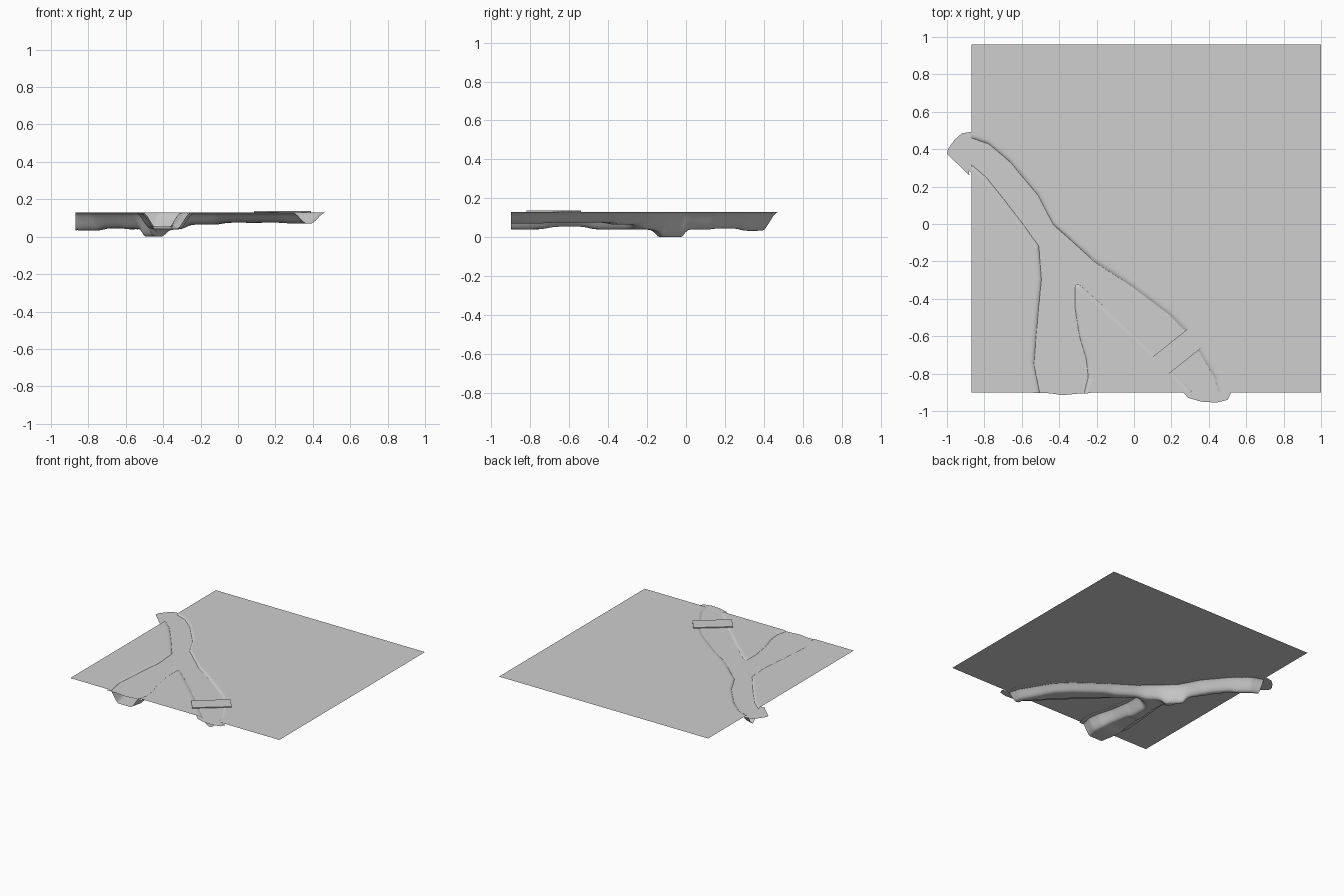
import bpy, bmesh, math
from mathutils import Vector

if "Cube" in bpy.data.objects:
    bpy.data.objects.remove(bpy.data.objects["Cube"])

TOP = 0.13          # ground level
WATER = 0.122       # water level

grey = bpy.data.materials.new("plain grey")
grey.diffuse_color = (0.62, 0.62, 0.62, 1)
grey.use_nodes = True
grey.node_tree.nodes["Principled BSDF"].inputs["Base Color"].default_value = grey.diffuse_color

# River banks, walked clockwise (channel on the right-hand side)
north = [(-0.87, 0.475), (-0.77, 0.44), (-0.65, 0.34), (-0.5, 0.16), (-0.42, 0.0),
         (-0.2, -0.19), (0.0, -0.32), (0.2, -0.47), (0.3, -0.57), (0.38, -0.7),
         (0.45, -0.82), (0.47, -0.9)]
island = [(0.29, -0.9), (0.24, -0.85), (0.1, -0.71), (-0.1, -0.52), (-0.3, -0.34),
          (-0.3, -0.45), (-0.275, -0.6), (-0.24, -0.72), (-0.23, -0.82), (-0.25, -0.9)]
west = [(-0.52, -0.9), (-0.55, -0.75), (-0.54, -0.6), (-0.51, -0.3), (-0.52, -0.12),
        (-0.65, 0.05), (-0.8, 0.24), (-0.87, 0.3)]
channel = ([(-1.15, 0.6)] + north + [(0.5, -1.2), (0.3, -1.2)] + island
           + [(-0.25, -1.2), (-0.52, -1.2)] + west + [(-1.15, 0.46)])

# Depth of the bed at a few places: x, y, depth
depths = [(-0.8, 0.35, .097), (-0.65, 0.2, .085), (-0.55, 0.05, .09), (-0.465, -0.08, .145),
          (-0.4, -0.22, .09), (-0.42, -0.4, .09), (-0.42, -0.6, .075), (-0.4, -0.83, .09),
          (-0.2, -0.32, .065), (0.0, -0.45, .055), (0.2, -0.62, .055), (0.35, -0.85, .06)]


def edges(poly):
    return zip(poly, poly[1:] + poly[:1])


def inside(x, y):
    hit = False
    for (ax, ay), (bx, by) in edges(channel):
        if (ay > y) != (by > y) and x < ax + (y - ay) * (bx - ax) / (by - ay):
            hit = not hit
    return hit


def bank_distance(x, y):
    best = 9
    for (ax, ay), (bx, by) in edges(channel):
        dx, dy = bx - ax, by - ay
        t = max(0, min(1, ((x - ax) * dx + (y - ay) * dy) / (dx * dx + dy * dy)))
        best = min(best, math.hypot(x - ax - t * dx, y - ay - t * dy))
    return best


def bed_depth(x, y):
    total = weight = 0
    for px, py, d in depths:
        w = 1 / ((x - px) ** 2 + (y - py) ** 2 + 0.001) ** 2
        total += w * d
        weight += w
    return total / weight


def height(x, y):
    if not inside(x, y):
        return TOP
    t = min(1, bank_distance(x, y) / 0.082)
    return max(0, TOP - bed_depth(x, y) * t * t * (3 - 2 * t))


def finish(bm, name):
    me = bpy.data.meshes.new(name)
    bm.to_mesh(me)
    bm.free()
    me.materials.append(grey)
    ob = bpy.data.objects.new(name, me)
    bpy.context.collection.objects.link(ob)
    return ob


# Ground sheet with the carved river bed
bm = bmesh.new()
bmesh.ops.create_grid(bm, x_segments=170, y_segments=170, size=1)
for v in bm.verts:
    x, y = 0.065 + v.co.x * 0.935, 0.03 + v.co.y * 0.93
    v.co = (x, y, height(x, y))
for f in bm.faces:
    f.smooth = True
finish(bm, "ground_with_river_bed")


# Water sheet, a little wider than the banks, spilling past the ground edge
def widen(line, amount):
    out = []
    for i, p in enumerate(line):
        a = Vector(line[max(i - 1, 0)])
        b = Vector(line[min(i + 1, len(line) - 1)])
        d = (b - a).normalized()
        out.append((p[0] - d.y * amount, p[1] + d.x * amount))
    return out


outline = ([(-1.0, 0.375), (-0.995, 0.4), (-0.96, 0.45), (-0.92, 0.485)]
           + widen(north, 0.02)
           + [(0.52, -0.9), (0.5, -0.94), (0.44, -0.955), (0.36, -0.95), (0.29, -0.93)]
           + widen(island, 0.02)
           + [(-0.28, -0.905), (-0.38, -0.915), (-0.45, -0.905)]
           + widen(west, 0.02) + [(-0.88, 0.26)])
bm = bmesh.new()
face = bm.faces.new([bm.verts.new((x, y, WATER)) for x, y in outline])
face.normal_update()
if face.normal.z < 0:
    face.normal_flip()
bmesh.ops.triangulate(bm, faces=[face])
finish(bm, "water")

# Bridge deck: thin plate across the right branch
bm = bmesh.new()
bmesh.ops.create_cube(bm, size=1)
bridge = finish(bm, "bridge_deck")
bridge.scale = (0.29, 0.125, 0.007)
bridge.rotation_euler.z = math.atan2(0.18, 0.225)
bridge.location = (0.238, -0.68, 0.1335)
